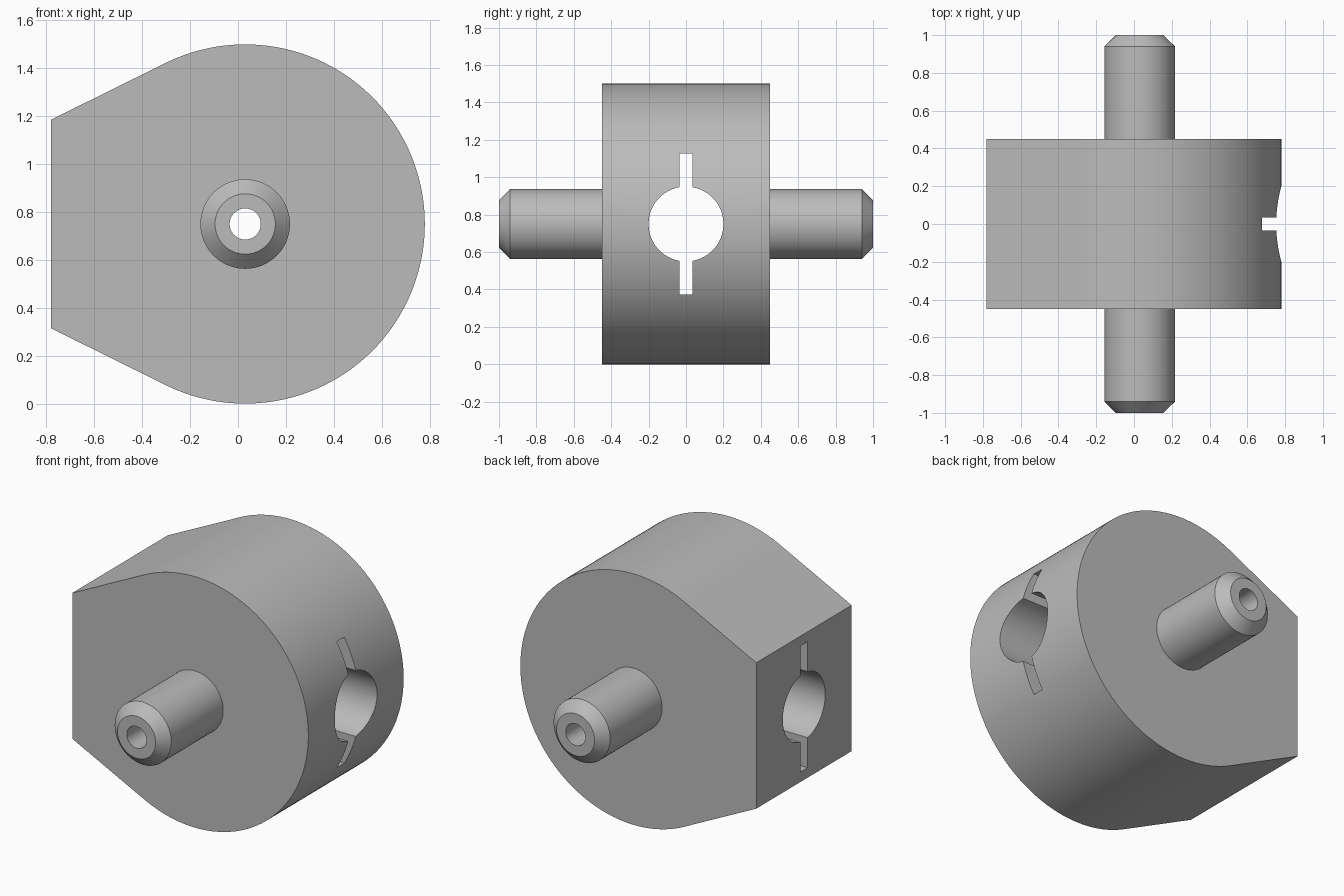
import bpy, bmesh, math
from mathutils import Vector

cube = bpy.data.objects.get("Cube")
if cube:
    bpy.data.objects.remove(cube, do_unlink=True)

CX, CZ = 0.03, 0.75          # shared axis of disc and pins
HALF_DEPTH = 0.45

metal = bpy.data.materials.new("plain_grey")
metal.use_nodes = True
grey = (0.5, 0.5, 0.5, 1)
metal.diffuse_color = grey
metal.node_tree.nodes["Principled BSDF"].inputs["Base Color"].default_value = grey


def arc(r, start, end, n):
    angles = [start + (end - start) * i / n for i in range(n + 1)]
    return [(r * math.cos(a), r * math.sin(a)) for a in angles]


def loft(name, rings):
    """Closed solid through matching rings of points."""
    bm = bmesh.new()
    loops = [[bm.verts.new(p) for p in ring] for ring in rings]
    for a, b in zip(loops, loops[1:]):
        for i in range(len(a)):
            j = (i + 1) % len(a)
            bm.faces.new((a[i], a[j], b[j], b[i]))
    bm.faces.new(loops[0])
    bm.faces.new(loops[-1])
    bmesh.ops.recalc_face_normals(bm, faces=bm.faces)
    mesh = bpy.data.meshes.new(name)
    bm.to_mesh(mesh)
    bm.free()
    mesh.materials.append(metal)
    ob = bpy.data.objects.new(name, mesh)
    bpy.context.collection.objects.link(ob)
    return ob


def along_y(points, y):
    return [Vector((CX + u, y, CZ + v)) for u, v in points]


def rod(name, stations):
    return loft(name, [along_y(arc(r, 0, math.tau, 64)[:-1], y) for y, r in stations])


# Housing: disc with tangent flanks running to a flat end
R, FLAT_X, FLAT_Z = 0.75, -0.81, 0.436
tangent = math.atan2(FLAT_Z, FLAT_X) - math.acos(R / math.hypot(FLAT_X, FLAT_Z))
outline = arc(R, -tangent, tangent, 120) + [(FLAT_X, FLAT_Z), (FLAT_X, -FLAT_Z)]
housing = loft("housing", [along_y(outline, y) for y in (-HALF_DEPTH, HALF_DEPTH)])

# Chamfered pin through the housing, with a small axial hole
pin = rod("pin", [(-1, 0.126), (-0.94, 0.187), (0.94, 0.187), (1, 0.126)])
axial_hole = rod("axial_hole_cutter", [(-1.1, 0.065), (1.1, 0.065)])

# Keyhole bore running side to side: round hole with a slot above and below
BORE, SLOT, REACH = 0.2, 0.035, 0.377
edge = math.asin(SLOT / BORE)
side = arc(BORE, -math.pi / 2 + edge, math.pi / 2 - edge, 40)
half = [(SLOT, -REACH)] + side + [(SLOT, REACH)]
keyhole = half + [(-u, -v) for u, v in half]
keyhole_bore = loft("keyhole_cutter", [[Vector((x, u, CZ + v)) for u, v in keyhole]
                                       for x in (-1.1, 1.1)])

# Combine the solids, then cut both holes
bpy.context.view_layer.objects.active = housing
for tool, operation in ((pin, "UNION"), (axial_hole, "DIFFERENCE"),
                        (keyhole_bore, "DIFFERENCE")):
    mod = housing.modifiers.new(tool.name, "BOOLEAN")
    mod.operation, mod.solver, mod.object = operation, "EXACT", tool
    bpy.ops.object.modifier_apply(modifier=mod.name)
    bpy.data.objects.remove(tool, do_unlink=True)

housing.name = "housing_with_pins"
bpy.ops.object.select_all(action="DESELECT")
housing.select_set(True)
bpy.ops.object.shade_smooth_by_angle(angle=math.radians(20))
